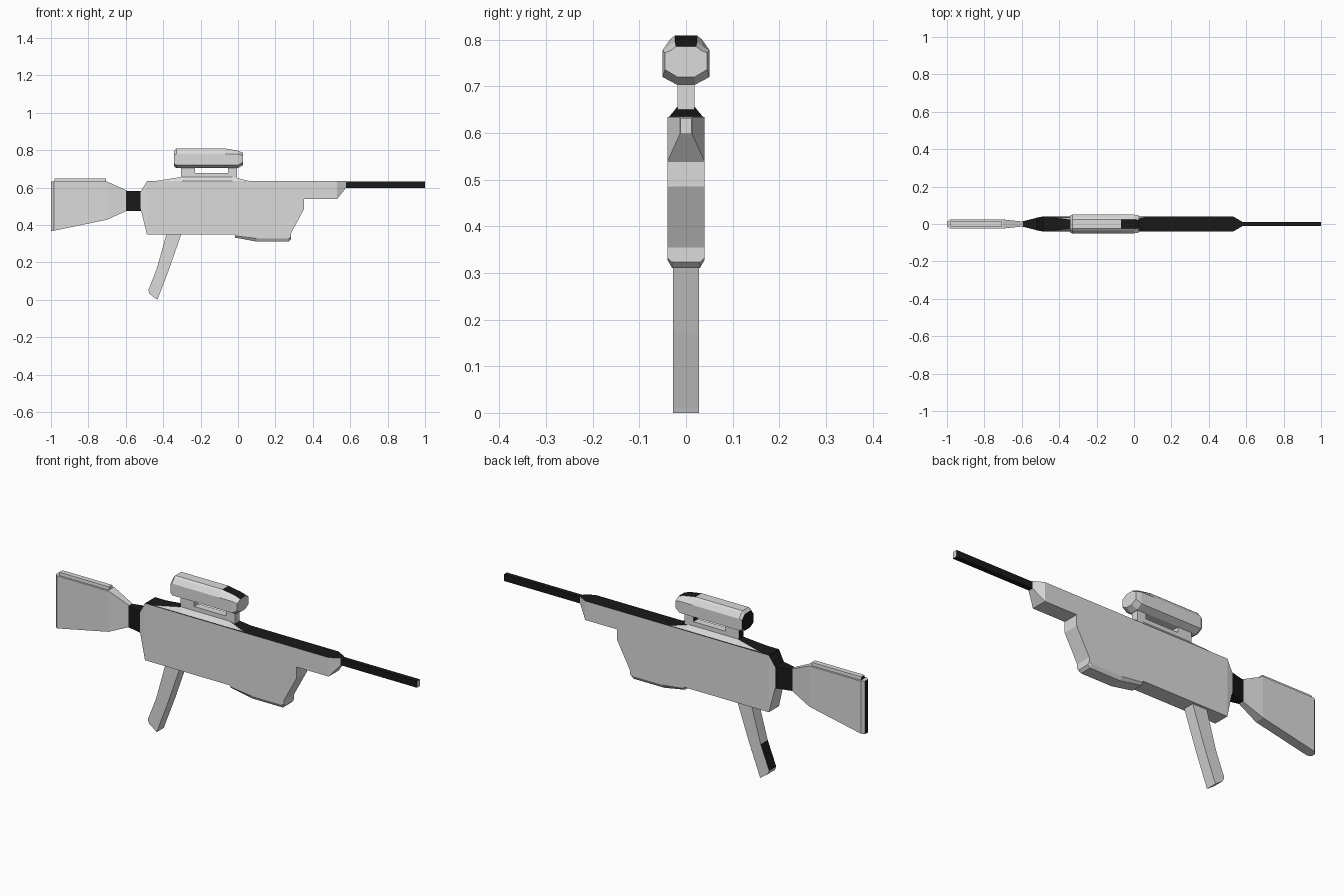
import bpy, bmesh

if "Cube" in bpy.data.objects:
    bpy.data.objects.remove(bpy.data.objects["Cube"])


def material(name, v):
    m = bpy.data.materials.new(name)
    m.diffuse_color = (v, v, v, 1)
    m.use_nodes = True
    m.node_tree.nodes["Principled BSDF"].inputs["Base Color"].default_value = m.diffuse_color
    return m


GREY = material("light_grey", 0.71)
DARK = material("near_black", 0.010)


def bridge(name, rings, dark=lambda n: False):
    """Skin a row of equal point rings, cap both ends, colour faces by normal."""
    bm = bmesh.new()
    rows = [[bm.verts.new(p) for p in r] for r in rings]
    k = len(rows[0])
    for a, b in zip(rows, rows[1:]):
        for i in range(k):
            j = (i + 1) % k
            bm.faces.new((a[i], a[j], b[j], b[i]))
    bm.faces.new(rows[0])
    bm.faces.new(rows[-1])
    bmesh.ops.remove_doubles(bm, verts=bm.verts[:], dist=1e-5)
    bmesh.ops.dissolve_degenerate(bm, edges=bm.edges[:], dist=1e-5)
    bmesh.ops.recalc_face_normals(bm, faces=bm.faces[:])
    bm.normal_update()
    for f in bm.faces:
        f.material_index = int(dark(f.normal))
    me = bpy.data.meshes.new(name)
    bm.to_mesh(me)
    bm.free()
    me.materials.append(GREY)
    me.materials.append(DARK)
    ob = bpy.data.objects.new(name, me)
    bpy.context.collection.objects.link(ob)
    return ob


def ring(x, half):
    """Mirror a half outline of (y, z) points across y = 0."""
    return [(x, y, z) for y, z in half] + [(x, -y, z) for y, z in reversed(half)]


def loft(name, sections, dark=lambda n: False):
    """Sections are (x, bottom z, top z, bottom half width, top half width)."""
    return bridge(name, [ring(x, [(wb, z0), (wt, z1)]) for x, z0, z1, wb, wt in sections], dark)


def faces_back(n):
    return n.x < -.95


# Receiver with stepped fore end and tapered nose, dark on top
loft("receiver", [
    (-.52, .485, .578, .034, .034), (-.487, .349, .634, .04, .04),
    (.28, .349, .634, .04, .04), (.353, .485, .634, .04, .04),
    (.353, .539, .634, .04, .04), (.53, .539, .634, .04, .04),
    (.577, .598, .634, .013, .013)], lambda n: n.z > .3)

# Barrel, dark with a light muzzle face
loft("barrel", [(.57, .598, .631, .012, .012), (1, .598, .631, .012, .012)],
     lambda n: n.x < .5)

# Neck between receiver and stock
loft("stock_neck", [(-.60, .475, .582, .013, .013), (-.515, .475, .582, .034, .034)],
     lambda n: True)

# Shoulder stock and cheek pad, dark at the butt
loft("stock", [(-1, .366, .632, .011, .011), (-.985, .369, .632, .024, .024),
               (-.70, .428, .632, .024, .024), (-.594, .476, .584, .013, .013)], faces_back)
loft("cheek_pad", [(-.98, .627, .647, .015, .013), (-.705, .627, .647, .015, .013)], faces_back)

# Magazine housing with chamfered underside
bridge("magazine", [ring(x, [(.04, .36), (.04, s), (.03, b)]) for x, s, b in
                    [(-.016, .342, .332), (.10, .328, .311),
                     (.27, .328, .311), (.283, .333, .323)]])

# Grip, raked backwards, dark on the lower back
bridge("grip", [[(xr, -.028, zr), (xf, -.028, zf), (xf, .028, zf), (xr, .028, zr)]
                for xr, zr, xf, zf in [(-.38, .36, -.30, .36), (-.433, .17, -.366, .17),
                                       (-.48, .05, -.426, .012), (-.472, .03, -.43, 0)]],
       lambda n: n.x < -.9 and n.z > .32)

# Raised top rail, dark on end slopes
loft("top_rail", [(-.44, .63, .635, .036, .036), (-.30, .63, .657, .039, .018),
                  (-.03, .63, .657, .039, .018), (.06, .63, .635, .036, .036)],
     lambda n: abs(n.y) < .3 and n.z > .3)

# Scope mount: base plate and two posts, dark behind
loft("mount_base", [(-.305, .65, .678, .018, .018), (-.005, .65, .678, .018, .018)], faces_back)
for label, x0, x1 in (("rear", -.305, -.23), ("front", -.053, -.005)):
    loft(label + "_mount_post", [(x0, .67, .715, .018, .018), (x1, .67, .715, .018, .018)], faces_back)


# Faceted scope body, dark on the back lens and the front top slope
def scope_half(s, low, high, top):
    return [(.02 * s, low), (.05 * s, low + .016), (.05 * s, high), (.034 * s, top - .008), (.024 * s, top)]


bridge("scope", [ring(x, scope_half(*p)) for x, *p in [
    (-.342, .9, .712, .772, .795), (-.33, 1, .704, .778, .809),
    (-.07, 1, .704, .778, .809), (0, 1, .704, .778, .797),
    (.027, .9, .72, .772, .786)]],
    lambda n: faces_back(n) or (n.x > .1 and n.z > .75 and abs(n.y) < .3))
